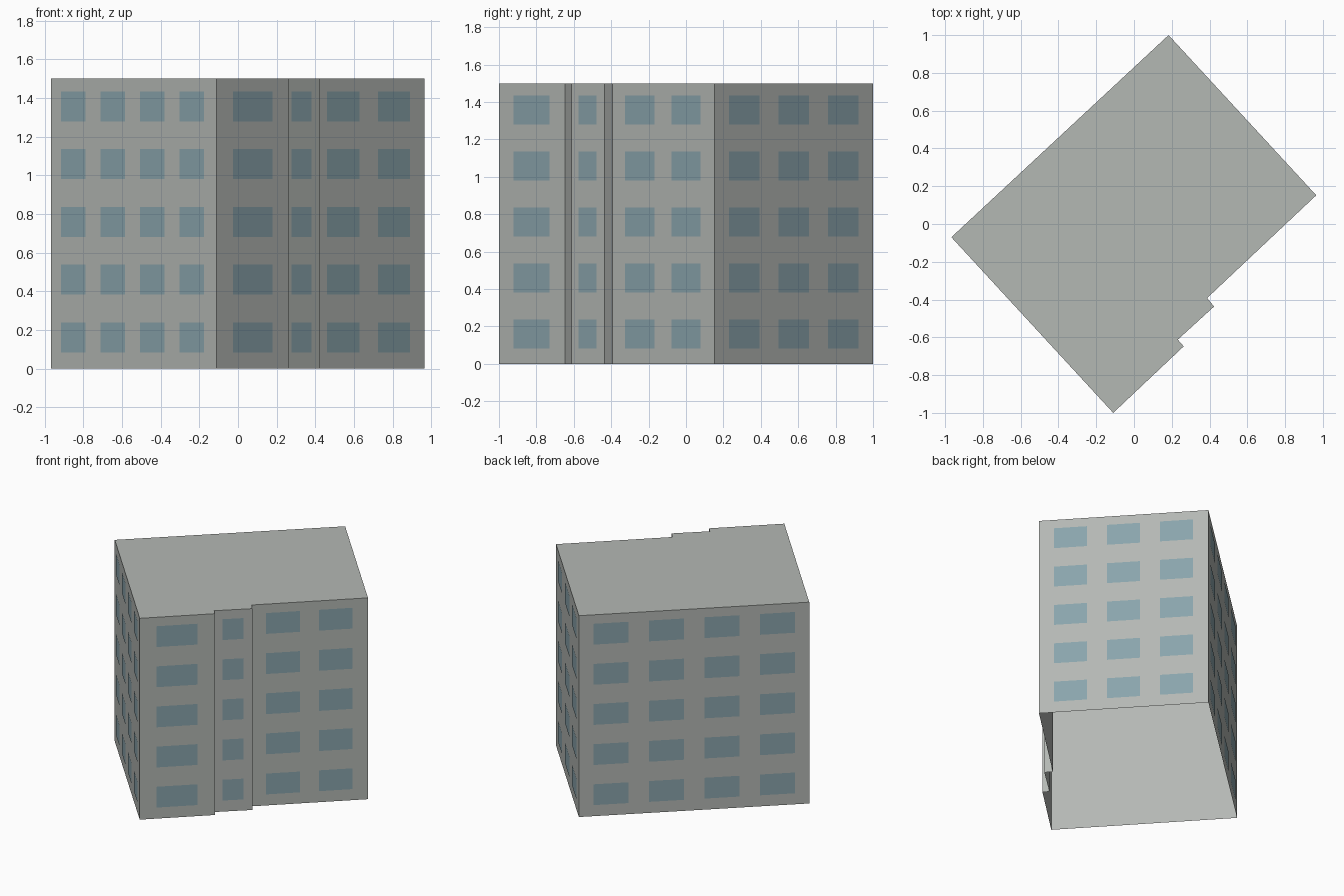
import bpy
import bmesh
from mathutils import Vector

cube = bpy.data.objects.get("Cube")
if cube:
    bpy.data.objects.remove(cube, do_unlink=True)


def material(name, rgb):
    mat = bpy.data.materials.new(name)
    mat.use_nodes = True
    mat.diffuse_color = (*rgb, 1)
    mat.node_tree.nodes["Principled BSDF"].inputs["Base Color"].default_value = (*rgb, 1)
    return mat


concrete = material("concrete grey", (0.456, 0.479, 0.456))
glass = material("window blue grey", (0.254, 0.371, 0.413))


def add_object(name, bm, mat):
    mesh = bpy.data.meshes.new(name)
    bm.to_mesh(mesh)
    bm.free()
    mesh.materials.append(mat)
    obj = bpy.data.objects.new(name, mesh)
    bpy.context.collection.objects.link(obj)
    return obj


HEIGHT = 1.5
STOREYS = 5
STOREY_STEP = 0.299
SILL, HEAD = 0.083, 0.238
PROUD = 0.002

# Footprint, counter-clockwise from the left corner, with the stair recess
west, south = Vector((-0.967, -0.07)), Vector((-0.11, -1.0))
recess_a, recess_b = Vector((0.263, -0.648)), Vector((0.232, -0.612))
recess_c, recess_d = Vector((0.424, -0.437)), Vector((0.387, -0.392))
east, north = Vector((0.965, 0.152)), Vector((0.183, 1.0))
footprint = [west, south, recess_a, recess_b, recess_c, recess_d, east, north]

# Building shell: walls and flat roof, open underneath
bm = bmesh.new()
base = [bm.verts.new((p.x, p.y, 0)) for p in footprint]
top = [bm.verts.new((p.x, p.y, HEIGHT)) for p in footprint]
for i in range(len(base)):
    j = (i + 1) % len(base)
    bm.faces.new((base[i], base[j], top[j], top[i]))
bm.faces.new(top)
add_object("building_shell", bm, concrete)


def add_windows(name, start, end, spans):
    """Window panes on one wall; spans are fractions along the wall."""
    along = end - start
    out = Vector((along.y, -along.x)).normalized() * PROUD
    bm = bmesh.new()
    for storey in range(STOREYS):
        low, high = (z + storey * STOREY_STEP for z in (SILL, HEAD))
        for a, b in spans:
            p, q = start + along * a + out, start + along * b + out
            corners = ((p, low), (q, low), (q, high), (p, high))
            bm.faces.new([bm.verts.new((c.x, c.y, z)) for c, z in corners])
    add_object(name, bm, glass)


def even_spans(first, last, count, width):
    """Equal windows between two fractions of the wall."""
    step = (last - first - width) / (count - 1)
    return [(first + i * step, first + i * step + width) for i in range(count)]


# Windows of each wall
add_windows("left_end_windows", west, south, even_spans(0.063, 0.925, 4, 0.148))
add_windows("front_wide_windows", south, recess_a, [(0.225, 0.77)])
add_windows("stair_windows", recess_b, recess_c, [(0.22, 0.765)])
add_windows("front_windows", recess_d, east, even_spans(0.125, 0.868, 2, 0.289))
add_windows("right_end_windows", east, north, even_spans(0.09, 0.908, 3, 0.194))
add_windows("back_windows", north, west, even_spans(0.064, 0.938, 4, 0.152))
